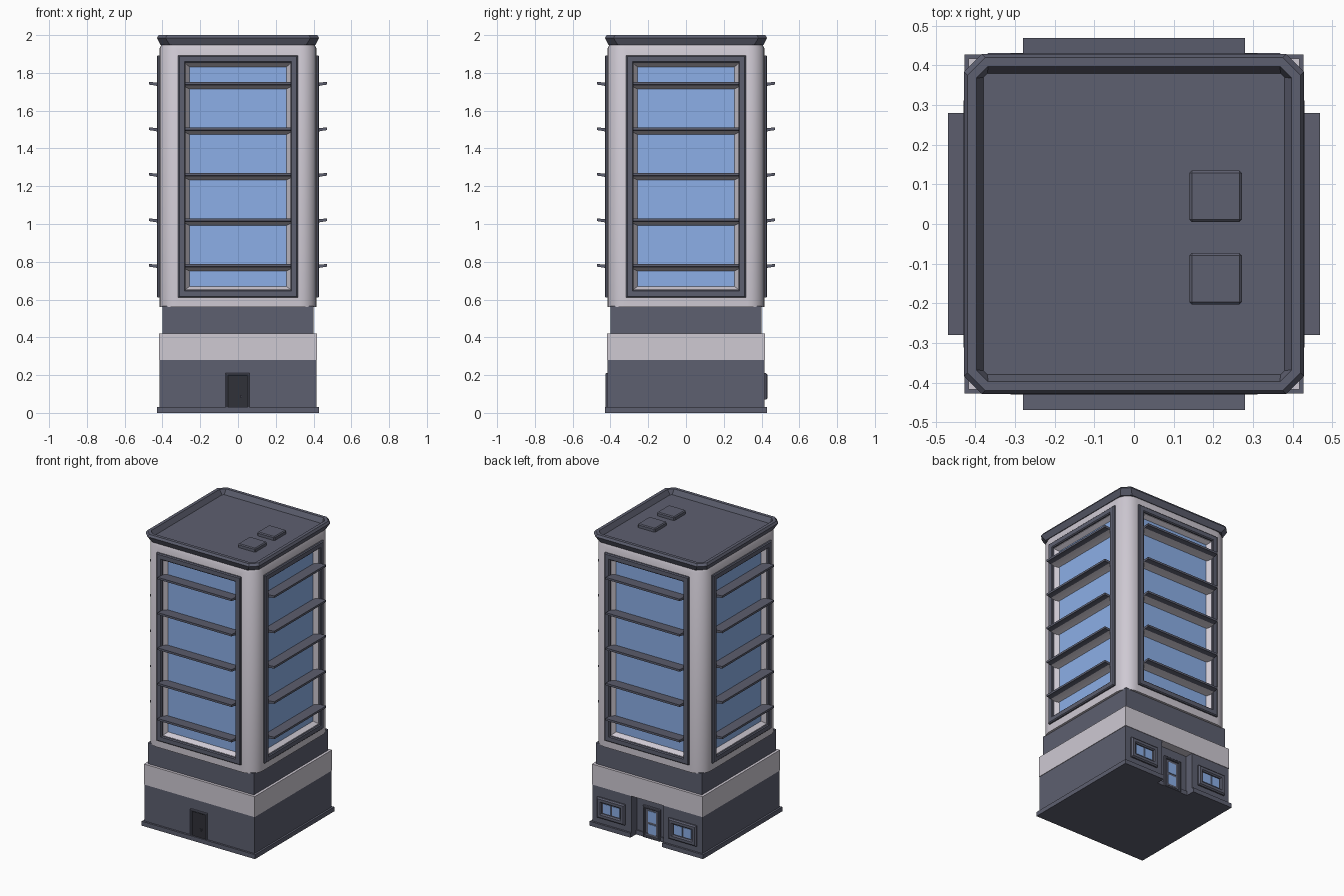
import bpy, bmesh
from math import pi, cos, sin
from mathutils import Vector, Matrix

if "Cube" in bpy.data.objects:
    bpy.data.objects.remove(bpy.data.objects["Cube"])


def material(name, rgb):
    m = bpy.data.materials.new(name)
    m.use_nodes = True
    m.diffuse_color = (*rgb, 1)
    bsdf = m.node_tree.nodes["Principled BSDF"]
    bsdf.inputs["Base Color"].default_value = (*rgb, 1)
    bsdf.inputs["Roughness"].default_value = 0.7
    return m


SLATE = material("slate grey", (0.11, 0.115, 0.16))
PALE = material("pale grey", (0.62, 0.585, 0.65))
GLASS = material("blue glass", (0.27, 0.44, 0.82))
DARK = material("dark door", (0.03, 0.031, 0.04))
UP = Vector((0, 0, 1))


def finish(name, bm, mats, turn=0, angle=0.6):
    """Turn a bmesh into an object, rotated about z."""
    bmesh.ops.recalc_face_normals(bm, faces=bm.faces[:])
    bm.transform(Matrix.Rotation(turn, 4, "Z"))
    mesh = bpy.data.meshes.new(name)
    bm.to_mesh(mesh)
    bm.free()
    for m in mats:
        mesh.materials.append(m)
    mesh.shade_smooth()
    mesh.set_sharp_from_angle(angle=angle)
    ob = bpy.data.objects.new(name, mesh)
    bpy.context.collection.objects.link(ob)


def loft(loops, ring=False):
    """Skin a series of equal point loops, capped or closed into a ring."""
    bm = bmesh.new()
    rows = [[bm.verts.new(p) for p in lp] for lp in loops]
    pairs = list(zip(rows, rows[1:])) + ([(rows[-1], rows[0])] if ring else [])
    n = len(rows[0])
    for a, b in pairs:
        for i in range(n):
            j = (i + 1) % n
            bm.faces.new((a[i], a[j], b[j], b[i]))
    if not ring:
        bm.faces.new(rows[0][::-1])
        bm.faces.new(rows[-1])
    bm.normal_update()
    return bm


def rounded(h, r, z, seg):
    """Square loop with rounded (or chamfered) corners."""
    pts = []
    for k, (sx, sy) in enumerate(((1, 1), (-1, 1), (-1, -1), (1, -1))):
        for i in range(seg + 1):
            a = pi / 2 * (k + i / seg)
            pts.append((sx * (h - r) + r * cos(a), sy * (h - r) + r * sin(a), z))
    return pts


def prism(name, pts, z0, z1, mat, bevel=0.0):
    bm = loft([[(x, y, z) for x, y in pts] for z in (z0, z1)])
    if bevel:
        bmesh.ops.bevel(bm, geom=bm.edges[:], offset=bevel, segments=1, affect="EDGES")
    finish(name, bm, [mat])


def box(name, x, y, z, mat, bevel=0.0):
    pts = [(x[0], y[0]), (x[1], y[0]), (x[1], y[1]), (x[0], y[1])]
    prism(name, pts, *z, mat, bevel)


def frame(name, x, z, width, y_out, y_in, mat, turn=0, soft=0.006):
    """Rectangular frame standing in an xz plane, with softened front edges."""
    d = soft if y_out > y_in else -soft

    def lp(s, y):
        x0, x1, z0, z1 = x[0] + s, x[1] - s, z[0] + s, z[1] - s
        return [(x0, y, z0), (x1, y, z0), (x1, y, z1), (x0, y, z1)]
    loops = [lp(0, y_in), lp(0, y_out - d), lp(soft, y_out),
             lp(width - soft, y_out), lp(width, y_out - d), lp(width, y_in)]
    finish(name, loft(loops, ring=True), [mat], turn)


# Ground floor with an entrance recess at the back
def notched(h, depth, half):
    return [(-h, -h), (h, -h), (h, h), (half, h), (half, h - depth),
            (-half, h - depth), (-half, h), (-h, h)]


prism("ground_floor", notched(0.415, 0.055, 0.12), 0, 0.285, SLATE)
prism("plinth", notched(0.428, 0.06, 0.12), 0, 0.03, SLATE)
box("pale_band", (-0.418, 0.418), (-0.418, 0.418), (0.28, 0.42), PALE)
box("neck", (-0.4, 0.4), (-0.4, 0.4), (0.42, 0.565), SLATE)

# Tower shaft with a recessed glass panel sunk into each side
bm = loft([rounded(h, r, z, 6) for h, r, z in
           ((0.415, 0.09, 0.56), (0.415, 0.09, 1.93), (0.4, 0.08, 1.96))])
sides = [f for f in bm.faces if abs(f.normal.z) < 0.1 and f.calc_area() > 0.5]
for f in sides:
    n = f.normal.copy()
    t = UP.cross(n)
    for half, z0, z1, out in ((0.278, 0.652, 1.85, 0.415), (0.257, 0.67, 1.832, 0.387)):
        f = bmesh.ops.extrude_discrete_faces(bm, faces=[f])["faces"][0]
        mid = f.calc_center_median().z
        for v in f.verts:
            side = 1 if v.co.dot(t) > 0 else -1
            v.co = n * out + t * side * half + UP * (z1 if v.co.z > mid else z0)
    f.material_index = 1
finish("tower", bm, [PALE, GLASS])

# Window surrounds and sun louvres with pale inner undersides, on all four sides
for k, side in enumerate(("front", "left", "back", "right")):
    turn = k * pi / 2
    frame(side + "_window_frame", (-0.317, 0.317), (0.61, 1.893), 0.04,
          -0.43, -0.405, SLATE, turn)
    for i in range(5):
        z = 0.78 + 0.241 * i
        section = ((-0.47, z - 0.006), (-0.47, z + 0.008), (-0.39, z + 0.002),
                   (-0.39, z - 0.028), (-0.436, z - 0.011))
        bm = loft([[(x, y, h) for y, h in section] for x in (-0.28, 0.28)])
        bmesh.ops.recalc_face_normals(bm, faces=bm.faces[:])
        for f in bm.faces:
            under = f.normal.z < -0.5 and f.calc_center_median().y > -0.436
            f.material_index = int(under)
        finish(f"{side}_louvre_{i + 1}", bm, [SLATE, PALE], turn)

# Roof cap: flared parapet around a sunken deck, with two hatches
cap = ((0.411, 0.05, 1.948), (0.429, 0.045, 1.985), (0.42, 0.045, 2.0),
       (0.398, 0.03, 2.0), (0.38, 0.01, 1.967))
finish("roof_cap", loft([rounded(h, r, z, 1) for h, r, z in cap]), [SLATE])
for i, y in enumerate((-0.203, 0.005)):
    box(f"roof_hatch_{i + 1}", (0.14, 0.272), (y, y + 0.13), (1.955, 1.992), SLATE, 0.006)

# Front door
frame("front_door_frame", (-0.065, 0.062), (0, 0.21), 0.013, -0.426, -0.41, SLATE, 0, 0.003)
box("front_door", (-0.053, 0.05), (-0.419, -0.41), (0, 0.198), DARK)
box("front_door_handle", (0.012, 0.02), (-0.427, -0.415), (0.08, 0.095), SLATE)

# Back door with glass panels
frame("back_door_frame", (-0.065, 0.065), (0, 0.215), 0.014, 0.376, 0.355, SLATE, 0, 0.003)
box("back_door", (-0.052, 0.052), (0.355, 0.365), (0, 0.202), SLATE)
for name, z in (("lower", (0.03, 0.095)), ("upper", (0.11, 0.185))):
    box(f"back_door_{name}_glass", (-0.03, 0.03), (0.364, 0.368), z, GLASS)

# Ground-floor back windows, each with two panes
for name, c in (("left", 0.27), ("right", -0.27)):
    frame(f"back_{name}_window_frame", (c - 0.105, c + 0.105), (0.07, 0.21), 0.034,
          0.432, 0.41, SLATE, 0, 0.008)
    box(f"back_{name}_window_recess", (c - 0.075, c + 0.075), (0.41, 0.418), (0.1, 0.18), SLATE)
    for s in (-1, 1):
        a, b = sorted((c + s * 0.005, c + s * 0.064))
        box(f"back_{name}_window_pane_{'a' if s < 0 else 'b'}", (a, b),
            (0.415, 0.421), (0.108, 0.172), GLASS)
